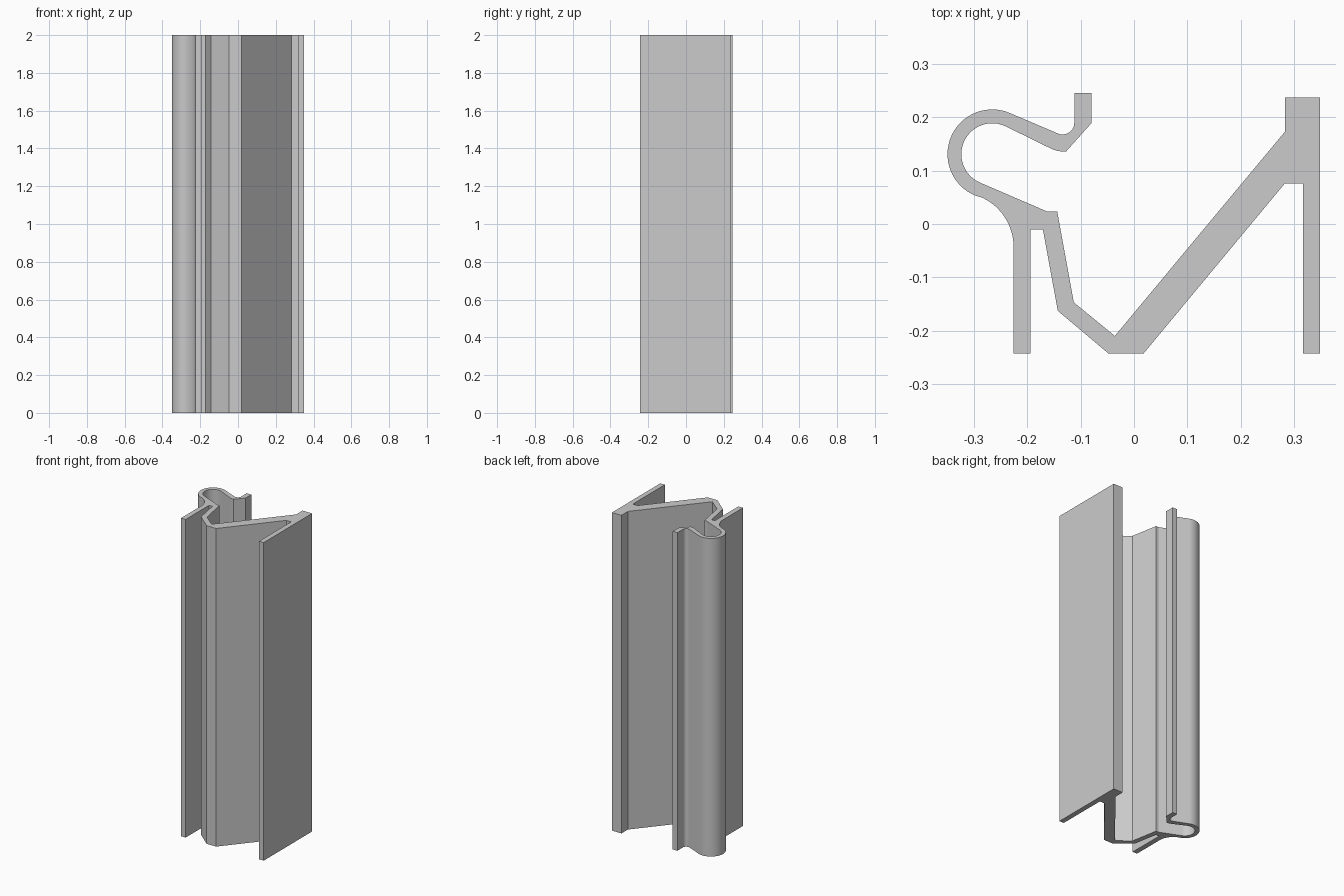
import bpy
import bmesh
from math import cos, sin, radians

cube = bpy.data.objects.get("Cube")
if cube:
    bpy.data.objects.remove(cube, do_unlink=True)

HEIGHT = 2.0


def arc(cx, cy, radius, start, end, steps):
    """Points along a circular arc, angles in degrees."""
    angles = [radians(start + (end - start) * i / steps) for i in range(steps + 1)]
    return [(cx + radius * cos(a), cy + radius * sin(a)) for a in angles]


# Left fin, sloping web and right flange, outer side
outline = [(-0.226, -0.243), (-0.194, -0.243), (-0.194, -0.01), (-0.171, -0.01),
           (-0.143, -0.163), (-0.048, -0.243), (0.018, -0.243), (0.283, 0.076),
           (0.317, 0.076), (0.317, -0.243), (0.349, -0.243), (0.349, 0.237),
           (0.283, 0.237), (0.283, 0.173)]
# Inner side of the web, back to the hook
outline += [(-0.036, -0.21), (-0.113, -0.147), (-0.144, 0.023), (-0.162, 0.023)]
# Inside of the rounded hook
outline += arc(-0.266, 0.131, 0.058, 247, 65, 28)
# Hook lip with its upright tab
outline += arc(-0.132, 0.19, 0.054, 245, 275, 6)
outline += [(-0.08, 0.189), (-0.08, 0.246), (-0.112, 0.246)]
outline += arc(-0.134, 0.19, 0.022, 0, -114, 12)
# Outside of the hook, and the fillet into the left fin
outline += arc(-0.266, 0.131, 0.084, 67, 246, 32)
outline += arc(-0.328, -0.043, 0.102, 65, 0, 12)

# Extrude the section upward
bm = bmesh.new()
base = bm.faces.new([bm.verts.new((x, y, 0)) for x, y in outline])
result = bmesh.ops.extrude_face_region(bm, geom=[base], use_keep_orig=True)
top_verts = [g for g in result["geom"] if isinstance(g, bmesh.types.BMVert)]
bmesh.ops.translate(bm, verts=top_verts, vec=(0, 0, HEIGHT))
bmesh.ops.recalc_face_normals(bm, faces=bm.faces[:])
mesh = bpy.data.meshes.new("extruded_profile")
bm.to_mesh(mesh)
bm.free()

profile = bpy.data.objects.new("extruded_profile", mesh)
bpy.context.collection.objects.link(profile)

# Plain grey metal
grey = bpy.data.materials.new("plain_grey")
grey.use_nodes = True
colour = (0.6, 0.6, 0.6, 1)
grey.diffuse_color = colour
grey.node_tree.nodes["Principled BSDF"].inputs["Base Color"].default_value = colour
mesh.materials.append(grey)

# Smooth the curved walls, keep the corners crisp
bpy.ops.object.select_all(action="DESELECT")
profile.select_set(True)
bpy.context.view_layer.objects.active = profile
bpy.ops.object.shade_smooth_by_angle(angle=radians(20))
